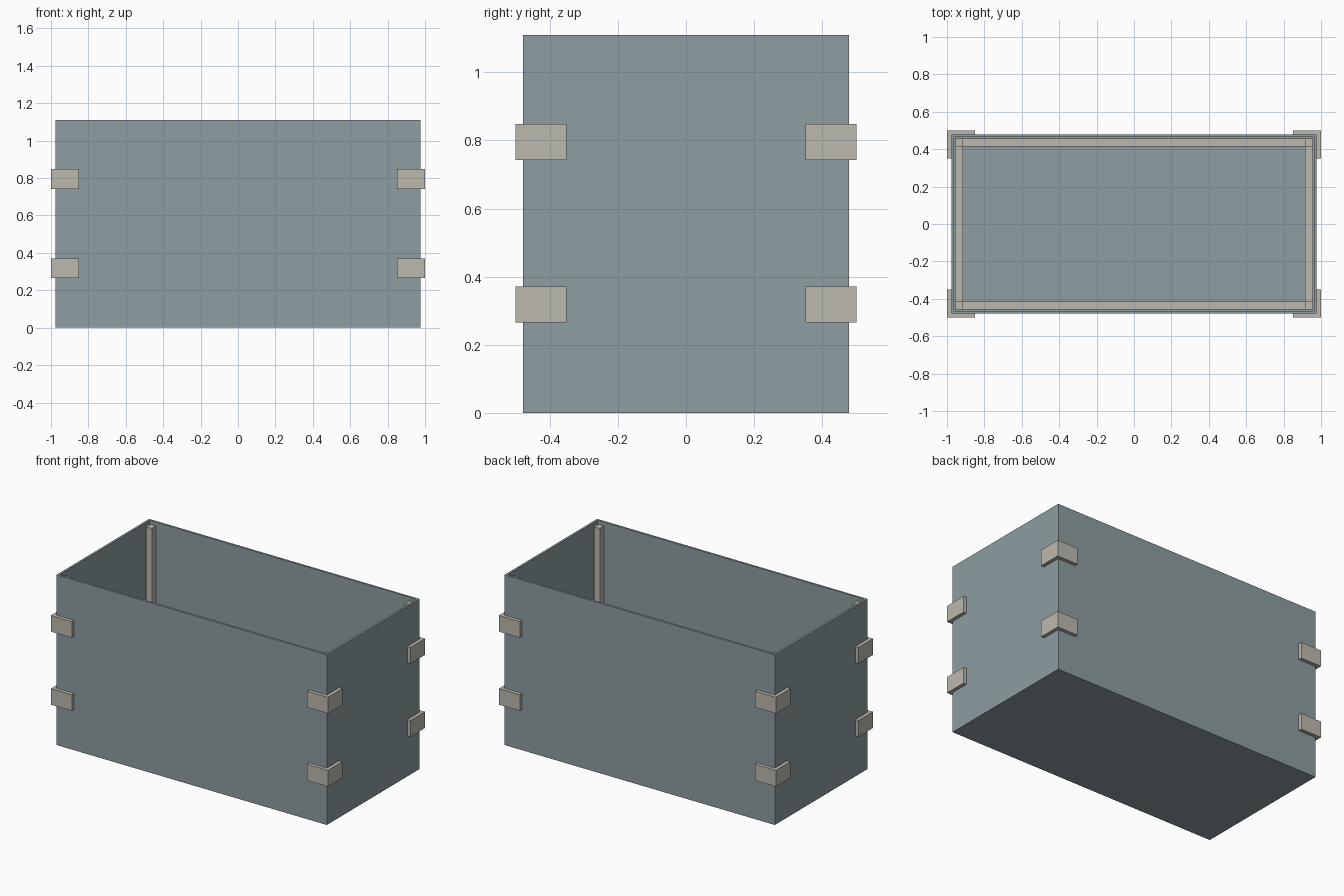
import bpy
import bmesh

HX, HY, H = 0.976, 0.478, 1.11   # outer half sizes and height of the box
WALL = 0.02                      # panel thickness
BATTEN = 0.043                   # inner batten section
ARM, CLIP = 0.15, 0.023          # bracket arm length and thickness

cube = bpy.data.objects.get("Cube")
if cube:
    bpy.data.objects.remove(cube, do_unlink=True)


def material(name, rgb):
    m = bpy.data.materials.new(name)
    m.use_nodes = True
    m.diffuse_color = (*rgb, 1)
    m.node_tree.nodes["Principled BSDF"].inputs["Base Color"].default_value = (*rgb, 1)
    return m


panel_grey = material("blue grey panel", (0.27, 0.34, 0.36))
batten_beige = material("pale beige", (0.50, 0.485, 0.42))


def finish(bm, name, mat):
    bmesh.ops.recalc_face_normals(bm, faces=bm.faces)
    mesh = bpy.data.meshes.new(name)
    bm.to_mesh(mesh)
    bm.free()
    mesh.materials.append(mat)
    obj = bpy.data.objects.new(name, mesh)
    bpy.context.collection.objects.link(obj)
    return obj


def prism(bm, outline, z0, z1):
    """Extrude a flat outline from z0 up to z1."""
    base = bm.faces.new([bm.verts.new((x, y, z0)) for x, y in outline])
    up = bmesh.ops.extrude_face_region(bm, geom=[base], use_keep_orig=True)
    top = [v for v in up["geom"] if isinstance(v, bmesh.types.BMVert)]
    bmesh.ops.translate(bm, vec=(0, 0, z1 - z0), verts=top)
    return next(f for f in up["geom"] if isinstance(f, bmesh.types.BMFace))


def rect(x0, x1, y0, y1):
    return [(x0, y0), (x1, y0), (x1, y1), (x0, y1)]


def box(name, x0, x1, y0, y1, z0, z1):
    bm = bmesh.new()
    prism(bm, rect(x0, x1, y0, y1), z0, z1)
    return finish(bm, name, batten_beige)


# Open box: the top face is inset to a rim, then sunk to the floor
bm = bmesh.new()
lid = prism(bm, rect(-HX, HX, -HY, HY), 0, H)
bmesh.ops.inset_individual(bm, faces=[lid], thickness=WALL)
sunk = bmesh.ops.extrude_discrete_faces(bm, faces=[lid])["faces"][0]
rim_loop = [e for e in bm.edges if e.is_boundary and e not in sunk.edges[:]]
bmesh.ops.translate(bm, vec=(0, 0, WALL - H), verts=sunk.verts[:])
bmesh.ops.bridge_loops(bm, edges=rim_loop + sunk.edges[:])
finish(bm, "box_walls_and_floor", panel_grey)

IX, IY = HX - WALL, HY - WALL
SIDES = (("left", 1), ("right", -1))
ENDS = (("front", -1), ("back", 1))

# Floor battens along the inside of each wall
for name, s in ENDS:
    y0, y1 = sorted((s * IY, s * (IY - BATTEN)))
    box(f"{name}_floor_batten", BATTEN - IX, IX - BATTEN, y0, y1, WALL, WALL + BATTEN)
for name, s in SIDES:
    x0, x1 = sorted((s * IX, s * (IX - BATTEN)))
    box(f"{name}_floor_batten", x0, x1, BATTEN - IY, IY - BATTEN, WALL, WALL + BATTEN)

# Corner posts inside and two L-shaped brackets outside each corner
for side, sx in SIDES:
    for end, sy in ENDS:
        x0, x1 = sorted((sx * IX, sx * (IX - BATTEN)))
        y0, y1 = sorted((sy * IY, sy * (IY - BATTEN)))
        box(f"{end}_{side}_corner_post", x0, x1, y0, y1, WALL, H - 0.022)

        ox, oy = HX + CLIP, HY + CLIP
        ell = [(ox, oy), (ox - ARM, oy), (ox - ARM, HY), (HX, HY),
               (HX, oy - ARM), (ox, oy - ARM)]
        for level, z in (("lower", 0.265), ("upper", 0.742)):
            bm = bmesh.new()
            prism(bm, [(sx * x, sy * y) for x, y in ell], z, z + 0.106)
            finish(bm, f"{end}_{side}_{level}_bracket", batten_beige)
